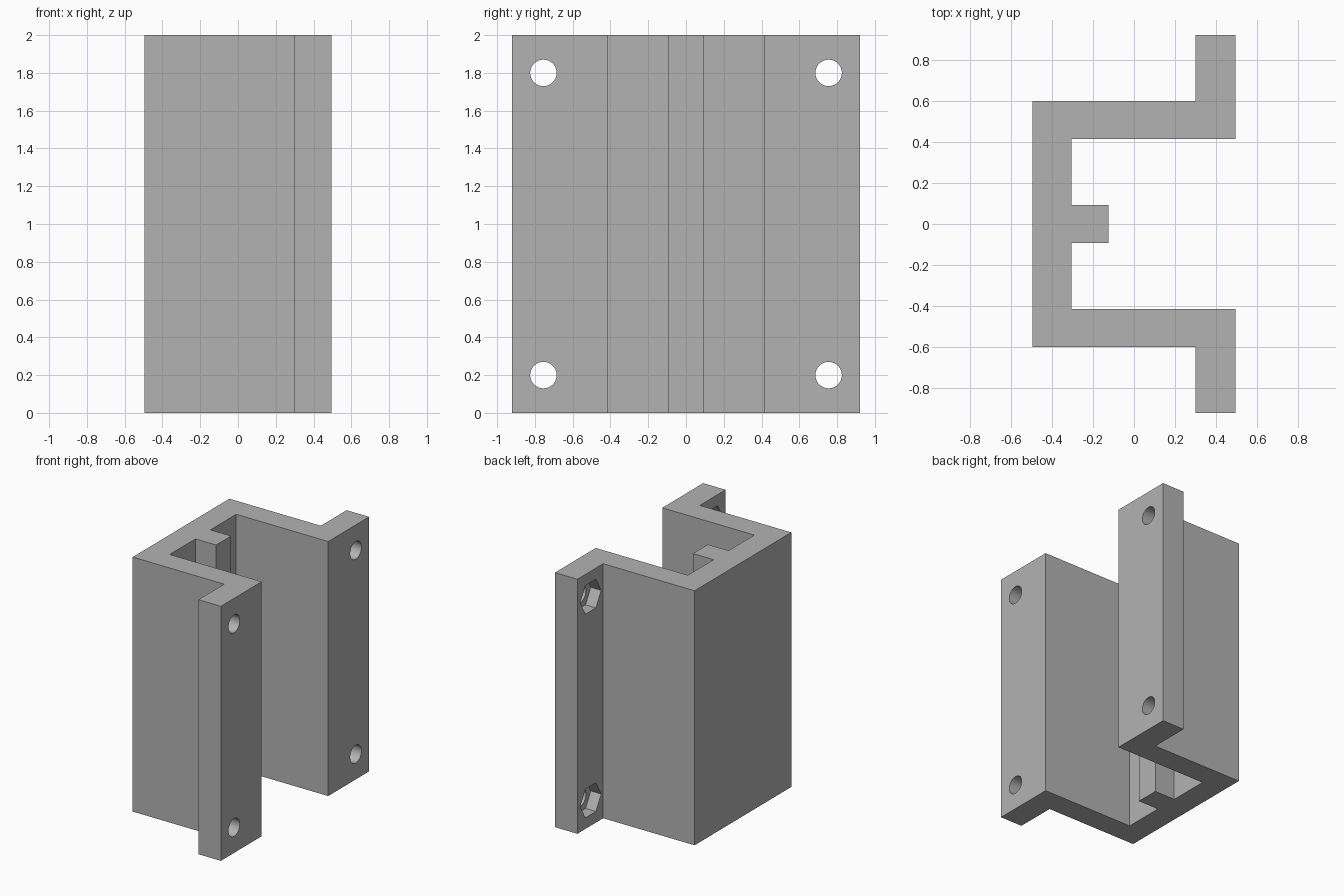
import bpy
import bmesh
from math import pi, radians
from mathutils import Matrix

cube = bpy.data.objects.get("Cube")
if cube:
    bpy.data.objects.remove(cube, do_unlink=True)

HEIGHT = 2.0
FRONT, STEP, BACK_IN, RIB = 0.495, 0.3, -0.305, -0.125   # x positions
EDGE, OUTER, INNER, RIB_HALF = 0.92, 0.6, 0.413, 0.093   # y positions
HOLE_Y, HOLE_R = 0.755, 0.07
NUT_R, NUT_DEPTH = 0.13, 0.09

grey = bpy.data.materials.new("plain_grey")
grey.use_nodes = True
colour = (0.45, 0.45, 0.45, 1)
grey.diffuse_color = colour
grey.node_tree.nodes["Principled BSDF"].inputs["Base Color"].default_value = colour


def finish(name, bm):
    mesh = bpy.data.meshes.new(name)
    bmesh.ops.recalc_face_normals(bm, faces=bm.faces)
    bm.to_mesh(mesh)
    bm.free()
    obj = bpy.data.objects.new(name, mesh)
    bpy.context.collection.objects.link(obj)
    return obj


def drill(bm, sides, radius, x0, x1, y, z):
    """Add a prism along x, with a corner pointing up."""
    place = Matrix.Translation(((x0 + x1) / 2, y, z)) @ Matrix.Rotation(pi / 2, 4, 'Y')
    place = place @ Matrix.Rotation(pi / 2, 4, 'Z')
    up = Matrix.Rotation(pi / 2, 4, 'Z') if sides == 6 else Matrix()
    bmesh.ops.create_cone(bm, cap_ends=True, segments=sides, radius1=radius,
                          radius2=radius, depth=x1 - x0, matrix=place @ up)


# Channel with outward flanges and a centre rib: half profile, mirrored in y
half = [(FRONT, EDGE), (STEP, EDGE), (STEP, OUTER), (-FRONT, OUTER)]
inside = [(RIB, RIB_HALF), (BACK_IN, RIB_HALF), (BACK_IN, INNER), (FRONT, INNER)]
right_half = [(x, -y) for x, y in reversed(inside + half)]
outline = inside + half + right_half
bm = bmesh.new()
base = bm.faces.new([bm.verts.new((x, y, 0)) for x, y in outline])
walls = bmesh.ops.extrude_face_region(bm, geom=[base], use_keep_orig=True)
top = [v for v in walls["geom"] if isinstance(v, bmesh.types.BMVert)]
bmesh.ops.translate(bm, verts=top, vec=(0, 0, HEIGHT))
bracket = finish("mounting_bracket", bm)
bracket.data.materials.append(grey)

# Bolt holes through the flanges and hexagonal nut pockets behind them
bolts, nuts = bmesh.new(), bmesh.new()
for y in (-HOLE_Y, HOLE_Y):
    for z in (0.2, HEIGHT - 0.2):
        drill(bolts, 48, HOLE_R, STEP - 0.1, FRONT + 0.1, y, z)
        drill(nuts, 6, NUT_R, STEP - 0.05, STEP + NUT_DEPTH, y, z)
cutters = [finish("bolt_hole_cutter", bolts), finish("nut_pocket_cutter", nuts)]

bpy.context.view_layer.objects.active = bracket
bracket.select_set(True)
for cutter in cutters:
    cutter.hide_render = True
    cutter.data.materials.append(grey)
    cut = bracket.modifiers.new("cut", 'BOOLEAN')
    cut.operation = 'DIFFERENCE'
    cut.solver = 'EXACT'
    cut.object = cutter
    bpy.ops.object.modifier_apply(modifier=cut.name)
    bpy.data.objects.remove(cutter, do_unlink=True)

bpy.ops.object.shade_smooth_by_angle(angle=radians(30))
